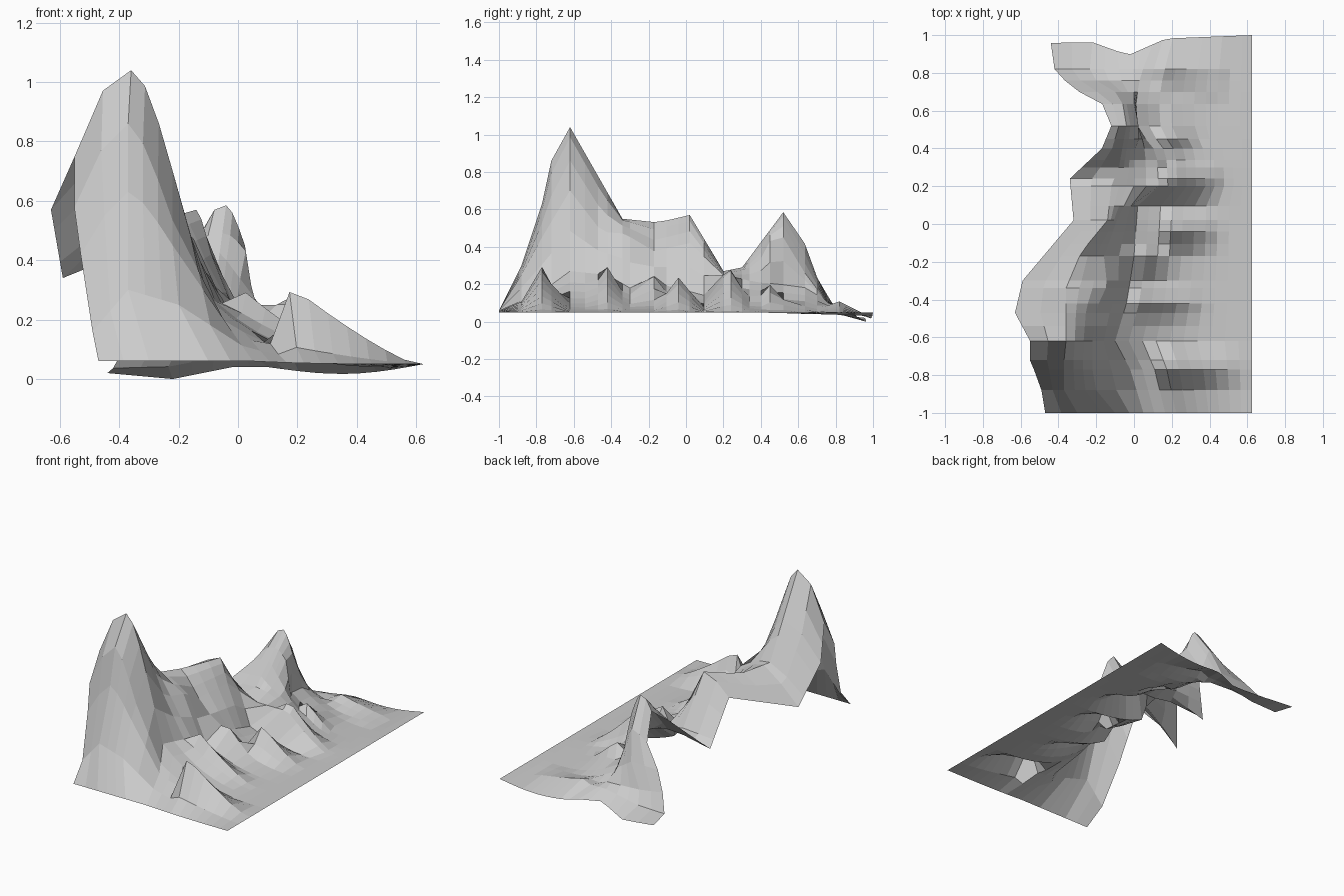
import bpy, bmesh, math

default_cube = bpy.data.objects.get("Cube")
if default_cube:
    bpy.data.objects.remove(default_cube, do_unlink=True)

# Guide paths along the ridge, each point is (y, x, z)
outer_edge = [(-1, -.47, .06), (-.88, -.49, .16), (-.77, -.53, .42), (-.7, -.56, .64),
              (-.62, -.55, .75), (-.47, -.63, .57), (-.3, -.59, .34), (.02, -.32, .45),
              (.24, -.34, .21), (.4, -.17, .4), (.52, -.12, .5), (.64, -.17, .35),
              (.72, -.33, .2), (.83, -.43, .02), (1, -.44, .02)]
crest = [(-1, -.3, .06), (-.88, -.37, .3), (-.77, -.37, .63), (-.72, -.37, .86),
         (-.62, -.36, 1.04), (-.34, -.36, .55), (-.15, -.28, .53), (.02, -.14, .57),
         (.2, -.12, .27), (.3, -.08, .29), (.52, -.04, .585), (.64, -.06, .41),
         (.7, -.1, .24), (.76, -.2, .11), (.83, -.24, .03), (1, -.22, 0)]
wall = [(-1, -.1, .06), (-.88, -.2, .25), (-.77, -.22, .45), (-.62, -.22, .7),
        (-.45, -.2, .48), (-.32, -.14, .47), (-.2, -.17, .37), (.02, -.09, .42),
        (.2, 0, .25), (.38, 0, .3), (.46, .03, .45), (.55, .02, .45), (.64, 0, .25),
        (.76, 0, .1), (1, -.02, .04)]
foot = [(-1, .05, .06), (-.77, -.02, .16), (-.62, -.1, .27), (-.42, -.04, .25),
        (-.3, -.02, .18), (-.17, 0, .21), (.1, .02, .14), (.2, .13, .25), (.38, .12, .21),
        (.5, .02, .2), (.65, .01, .18), (.76, .03, .1), (1, .1, .04)]

# Spurs reaching down the apron, each is (y, x, top height, reach)
spurs = [(-.77, .18, .305, .42), (-.42, 0, .28, .4), (-.17, .02, .26, .25),
         (-.04, .2, .24, .27), (.23, .19, .3, .3), (.45, .18, .19, .18),
         (.82, .15, .11, .35)]

RIGHT, GROUND = .625, .05


def lerp(a, b, t):
    return a + (b - a) * t


def at(path, y):
    """Point (x, z) of a guide path at a given y."""
    for (y0, x0, z0), (y1, x1, z1) in zip(path, path[1:]):
        if y <= y1:
            t = (y - y0) / (y1 - y0)
            return lerp(x0, x1, t), lerp(z0, z1, t)
    return path[-1][1:]


def spur_rise(x, y):
    """Rise of the tallest spur above the ground at a place on the apron."""
    best = 0
    for sy, sx, top, reach in spurs:
        across = max(0, 1 - abs(y - sy) / .14)
        side = .1 if x < sx else reach
        along = max(0, 1 - abs(x - sx) / side) ** 1.2
        best = max(best, (top - GROUND) * across * along)
    return best


def section(y):
    """Cross-section from the outer edge over the crest to the flat side."""
    guides = [at(path, y) for path in (outer_edge, crest, wall, foot)]
    points = []
    # The tall parts are rounded, the foot of the wall is straight
    for a, b, steps, swell in zip(guides, guides[1:], (2, 3, 2), (.14, .12, 0)):
        for i in range(steps):
            t = i / steps
            z = lerp(a[1], b[1], t)
            z += swell * math.sin(math.pi * t) * max(0, z - .35)
            points.append((lerp(a[0], b[0], t), z))
    fx, fz = guides[-1]
    for i in range(11):
        t = i / 10
        x = lerp(fx, RIGHT, t)
        z = GROUND + (fz - GROUND) * (1 - t) ** 3
        z -= .045 * math.sin(math.pi * t) * max(0, y - .3)
        rise = spur_rise(x, y)
        if rise > 0:
            z = max(z, lerp(GROUND, z, .2) + rise)
        points.append((x, z))
    return points


# Rows follow the key places of the ridge, the spurs and the hollows between them
hollows = [(a[0] + b[0]) / 2 for a, b in zip(spurs, spurs[1:])]
keys = [p[0] for p in outer_edge + crest] + [s[0] for s in spurs] + hollows
rows = [-1]
for y in sorted(keys + [-.54, .35]):
    if y - rows[-1] > .035:
        rows.append(y)

bm = bmesh.new()
grid = []
for y in rows:
    line = []
    for x, z in section(y):
        # The back rim is notched and slants forward to the right-hand side
        notch = .08 * max(0, 1 - abs(x + .03) / .2) + .04 * max(0, RIGHT - x)
        line.append(bm.verts.new((x, y - notch if y == 1 else y, z)))
    grid.append(line)
for near, far in zip(grid, grid[1:]):
    for i in range(len(near) - 1):
        bm.faces.new((near[i], near[i + 1], far[i + 1], far[i]))

mesh = bpy.data.meshes.new("mountain_terrain")
bm.to_mesh(mesh)
bm.free()
terrain = bpy.data.objects.new("mountain_terrain", mesh)
bpy.context.collection.objects.link(terrain)

# Plain grey rock
rock = bpy.data.materials.new("grey_rock")
rock.use_nodes = True
colour = (.6, .6, .6, 1)
rock.diffuse_color = colour
rock.node_tree.nodes["Principled BSDF"].inputs["Base Color"].default_value = colour
mesh.materials.append(rock)
